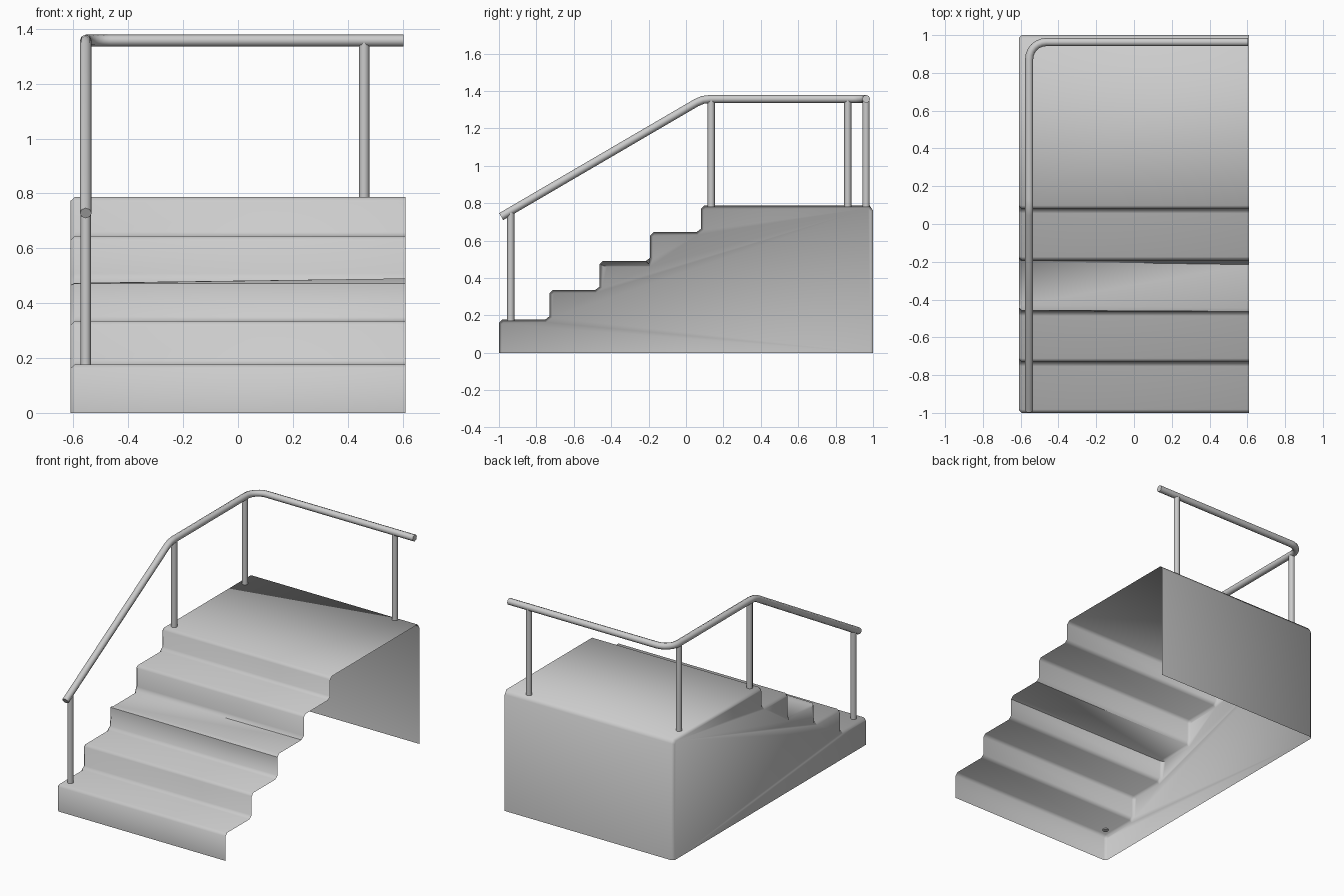
import bpy, bmesh, math
from mathutils import Vector

if "Cube" in bpy.data.objects:
    bpy.data.objects.remove(bpy.data.objects["Cube"])


def finish(ob, angle):
    bpy.ops.object.select_all(action='DESELECT')
    ob.select_set(True)
    bpy.context.view_layer.objects.active = ob
    bpy.ops.object.shade_smooth_by_angle(angle=math.radians(angle))


# Side profile (y, z) of the stair skin: five chamfered steps, landing, back
steps = [(-1, 0.177), (-0.73, 0.335), (-0.463, 0.49), (-0.192, 0.645), (0.08, 0.787)]
c = 0.018
profile = [(-1, 0)]
for i, (y, z) in enumerate(steps):
    if i:
        zl = steps[i - 1][1]
        profile += [(y - 1.3 * c, zl), (y, zl + c)]
    profile += [(y, z - c), (y + c, z)]
profile += [(1 - c, 0.787), (1, 0.787 - 1.5 * c), (1, 0)]


def inset(pts, d):
    # mitred offset towards the inside of the stair block
    out = []
    for i, p in enumerate(pts):
        p = Vector(p)
        ns = []
        for a, b in ((i - 1, i), (i, i + 1)):
            if a >= 0 and b < len(pts):
                t = (Vector(pts[b]) - Vector(pts[a])).normalized()
                ns.append(Vector((t.y, -t.x)))
        n = sum(ns, Vector((0, 0))).normalized()
        out.append(p + n * (d / n.dot(ns[0])))
    return out


# Stair shell: open underneath and on the right, chamfered onto the left wall
bm = bmesh.new()
rows = []
for x, pts in ((-0.61, inset(profile, 0.014)), (-0.594, profile), (0.61, profile)):
    rows.append([bm.verts.new((x, p[0], p[1])) for p in pts])
# the third tread's front edge is slightly twisted towards the left
for r in rows[:2]:
    for k in (9, 10, 11):
        r[k].co.y += 0.018 if k > 9 else 0.006
        r[k].co.z -= 0.016 if k > 9 else 0
for a, b in zip(rows, rows[1:]):
    for i in range(len(a) - 1):
        bm.faces.new((a[i], b[i], b[i + 1], a[i + 1]))
bm.faces.new(rows[0])
me = bpy.data.meshes.new("stair_shell")
bm.to_mesh(me)
bm.free()
shell = bpy.data.objects.new("stair_shell", me)
bpy.context.collection.objects.link(shell)
finish(shell, 60)


def tube(name, pts, r):
    cu = bpy.data.curves.new(name, 'CURVE')
    cu.dimensions = '3D'
    cu.bevel_depth = r
    cu.bevel_resolution = 2
    cu.use_fill_caps = True
    sp = cu.splines.new('POLY')
    sp.points.add(len(pts) - 1)
    for q, p in zip(sp.points, pts):
        q.co = (*p, 1)
    ob = bpy.data.objects.new(name, cu)
    bpy.context.collection.objects.link(ob)
    bpy.ops.object.select_all(action='DESELECT')
    ob.select_set(True)
    bpy.context.view_layer.objects.active = ob
    bpy.ops.object.convert(target='MESH')
    finish(bpy.context.object, 50)


# Handrail: slope, level run, rounded corner, back run
X, Y, Z, R = -0.555, 0.963, 1.357, 0.09
path = [(X, -0.988, 0.728), (X, 0.055, 1.337), (X, 0.09, 1.352), (X, 0.13, Z)]
for i in range(7):
    a = math.pi - i * math.pi / 12
    path.append((X + R + R * math.cos(a), Y - R + R * math.sin(a), Z))
path.append((0.603, Y, Z))
tube("handrail", path, 0.0215)

# Posts
for i, (x, y, z0, z1) in enumerate([(X, -0.937, 0.17, 0.755), (X, 0.135, 0.78, 1.35),
                                    (X, 0.865, 0.78, 1.35), (0.46, Y, 0.78, 1.35)]):
    tube(f"post_{i + 1}", [(x, y, z0), (x, y, z1)], 0.019)
